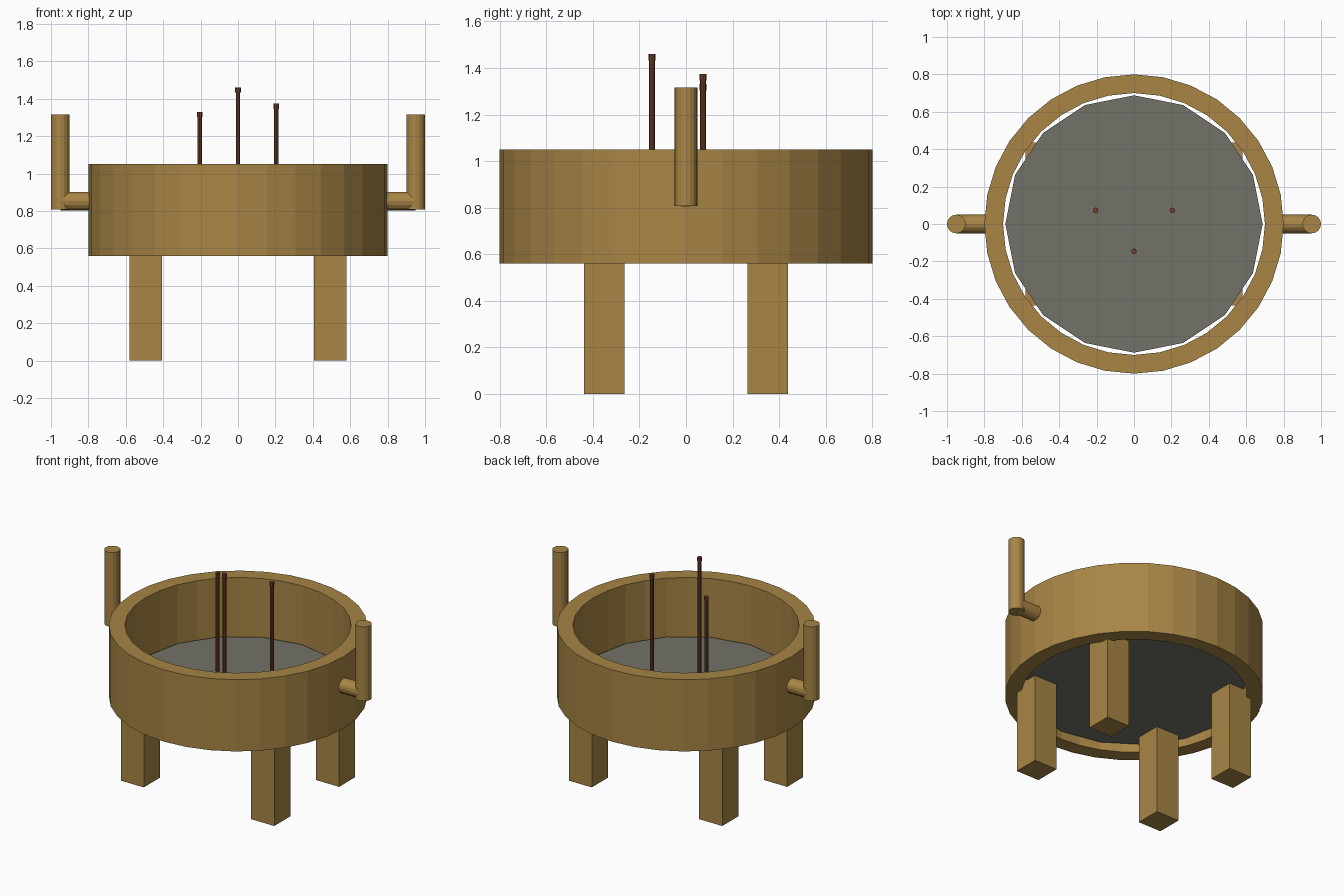
import bpy, bmesh, math
from mathutils import Matrix, Vector

if "Cube" in bpy.data.objects:
    bpy.data.objects.remove(bpy.data.objects["Cube"])


def material(name, rgb):
    m = bpy.data.materials.new(name)
    m.diffuse_color = (*rgb, 1)
    m.use_nodes = True
    m.node_tree.nodes["Principled BSDF"].inputs["Base Color"].default_value = m.diffuse_color
    return m


WOOD = material("tan wood", (0.392, 0.235, 0.06))
ASH = material("ash grey", (0.174, 0.171, 0.138))
STICK = material("dark red brown", (0.162, 0.051, 0.024))


def finish(bm, name, mat):
    bmesh.ops.recalc_face_normals(bm, faces=bm.faces)
    me = bpy.data.meshes.new(name)
    bm.to_mesh(me)
    bm.free()
    me.materials.append(mat)
    ob = bpy.data.objects.new(name, me)
    bpy.context.collection.objects.link(ob)
    return ob


def add_rod(bm, a, b, r, sides):
    """Capped cylinder between two points."""
    a, b = Vector(a), Vector(b)
    d = b - a
    rot = Vector((0, 0, 1)).rotation_difference(d).to_matrix().to_4x4()
    bmesh.ops.create_cone(bm, cap_ends=True, segments=sides, radius1=r, radius2=r,
                          depth=d.length, matrix=Matrix.Translation((a + b) / 2) @ rot)


# Bowl wall: rectangular profile spun around z
bm = bmesh.new()
N = 32
profile = [(0.8, 0.56), (0.8, 1.05), (0.7, 1.05), (0.7, 0.56)]
rings = []
for i in range(N):
    t = 2 * math.pi * i / N
    rings.append([bm.verts.new((r * math.cos(t), r * math.sin(t), z)) for r, z in profile])
for i in range(N):
    p, q = rings[i], rings[(i + 1) % N]
    for k in range(4):
        j = (k + 1) % 4
        bm.faces.new((p[k], q[k], q[j], p[j]))
finish(bm, "bowl_wall", WOOD)

# Ash bed inside the bowl
bm = bmesh.new()
add_rod(bm, (0, 0, 0.607), (0, 0, 0.655), 0.688, 16)
finish(bm, "ash_bed", ASH)

# Four square legs
for sx, side in ((-1, "left"), (1, "right")):
    for sy, end in ((-1, "front"), (1, "back")):
        bm = bmesh.new()
        bmesh.ops.create_cube(bm, size=1, matrix=Matrix.Translation((sx * 0.493, sy * 0.35, 0.315))
                              @ Matrix.Diagonal((0.174, 0.174, 0.63, 1)))
        finish(bm, f"{end}_{side}_leg", WOOD)

# Handles: stub out of the wall plus an upright grip
for sx, side in ((-1, "left"), (1, "right")):
    bm = bmesh.new()
    add_rod(bm, (sx * 0.75, 0, 0.852), (sx * 0.95, 0, 0.852), 0.05, 16)
    finish(bm, f"{side}_handle_stub", WOOD)
    bm = bmesh.new()
    add_rod(bm, (sx * 0.95, 0, 0.808), (sx * 0.95, 0, 1.315), 0.05, 16)
    finish(bm, f"{side}_handle_grip", WOOD)

# Incense sticks with thicker tips
for name, x, y, top in (("left", -0.205, 0.073, 1.33), ("middle", 0, -0.146, 1.46),
                        ("right", 0.205, 0.073, 1.373)):
    bm = bmesh.new()
    add_rod(bm, (x, y, 0.64), (x, y, top - 0.027), 0.012, 8)
    add_rod(bm, (x, y, top - 0.027), (x, y, top), 0.015, 8)
    finish(bm, f"{name}_stick", STICK)
